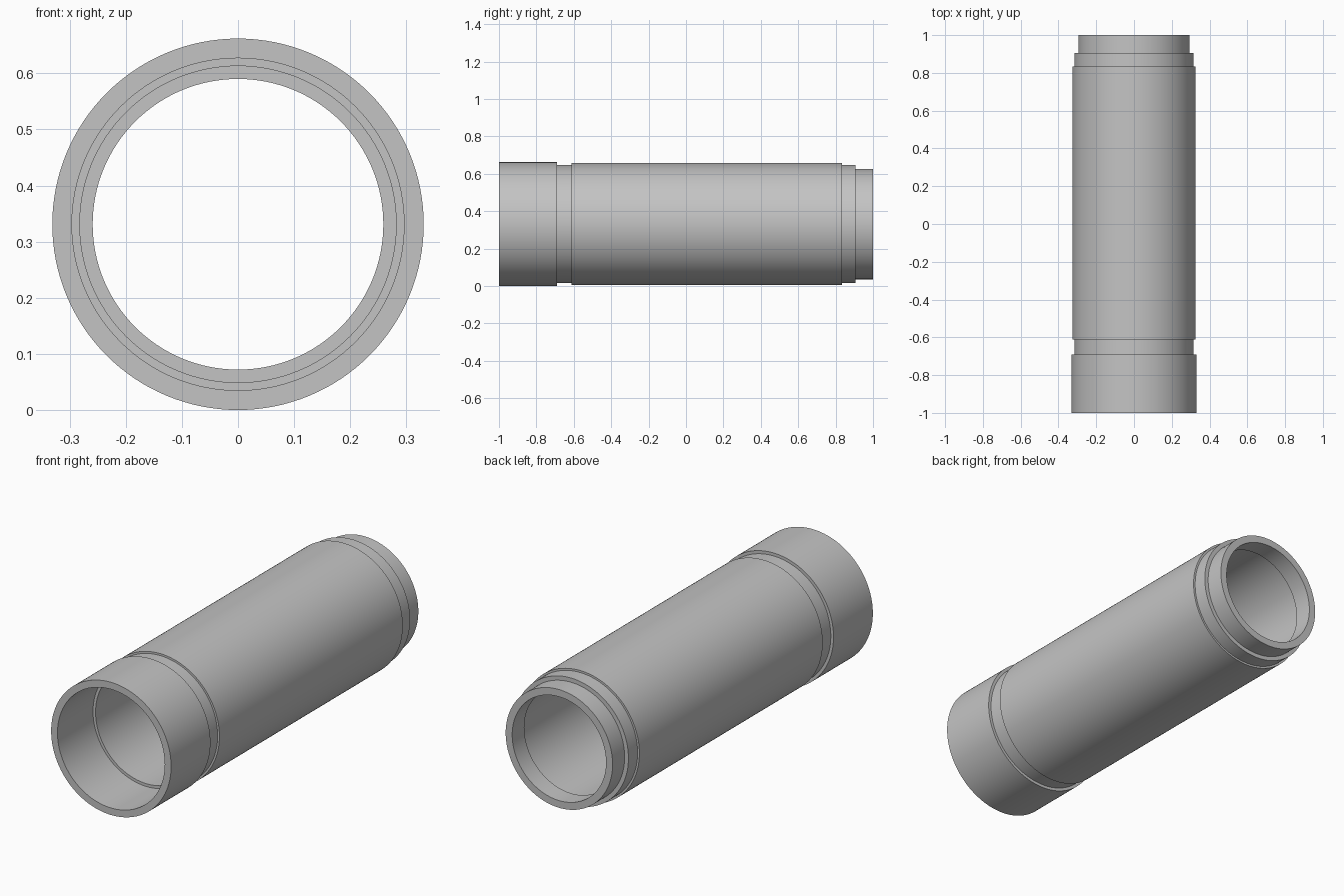
import bpy, bmesh, math

cube = bpy.data.objects.get("Cube")
if cube:
    bpy.data.objects.remove(cube, do_unlink=True)

SEGMENTS = 128
AXIS_HEIGHT = 0.331

# Single grey material
grey = bpy.data.materials.new("mid_grey")
grey.use_nodes = True
colour = (0.55, 0.55, 0.55, 1)
grey.diffuse_color = colour
grey.node_tree.nodes["Principled BSDF"].inputs["Base Color"].default_value = colour

# Closed wall section as (radius, y): outside front to back, then inside back to front
profile = [
    (0.331, -1.0), (0.331, -0.69),      # socket collar
    (0.316, -0.69), (0.316, -0.612),    # groove
    (0.326, -0.612), (0.326, 0.833),    # main barrel
    (0.316, 0.833), (0.316, 0.905),     # rear shoulder
    (0.295, 0.905), (0.295, 1.0),       # spigot
    (0.259, 1.0), (0.259, 0.905),       # spigot bore
    (0.282, 0.905), (0.282, -0.72),     # main bore
    (0.296, -0.72), (0.296, -1.0),      # socket bore
]


def lathe(name, section, material):
    """Revolve a closed section around the y axis."""
    bm = bmesh.new()
    rings = []
    for radius, y in section:
        ring = []
        for i in range(SEGMENTS):
            a = math.tau * i / SEGMENTS
            ring.append(bm.verts.new((radius * math.cos(a), y, radius * math.sin(a))))
        rings.append(ring)
    for k, ring in enumerate(rings):
        after = rings[(k + 1) % len(rings)]
        for i in range(SEGMENTS):
            j = (i + 1) % SEGMENTS
            bm.faces.new((ring[i], after[i], after[j], ring[j]))
    bmesh.ops.recalc_face_normals(bm, faces=bm.faces)
    mesh = bpy.data.meshes.new(name)
    bm.to_mesh(mesh)
    bm.free()
    mesh.materials.append(material)
    obj = bpy.data.objects.new(name, mesh)
    bpy.context.collection.objects.link(obj)
    return obj


# Pipe section with socket at the front and spigot at the back
pipe = lathe("pipe_section", profile, grey)
pipe.location.z = AXIS_HEIGHT

bpy.ops.object.select_all(action='DESELECT')
pipe.select_set(True)
bpy.context.view_layer.objects.active = pipe
bpy.ops.object.shade_smooth_by_angle(angle=math.radians(30))
